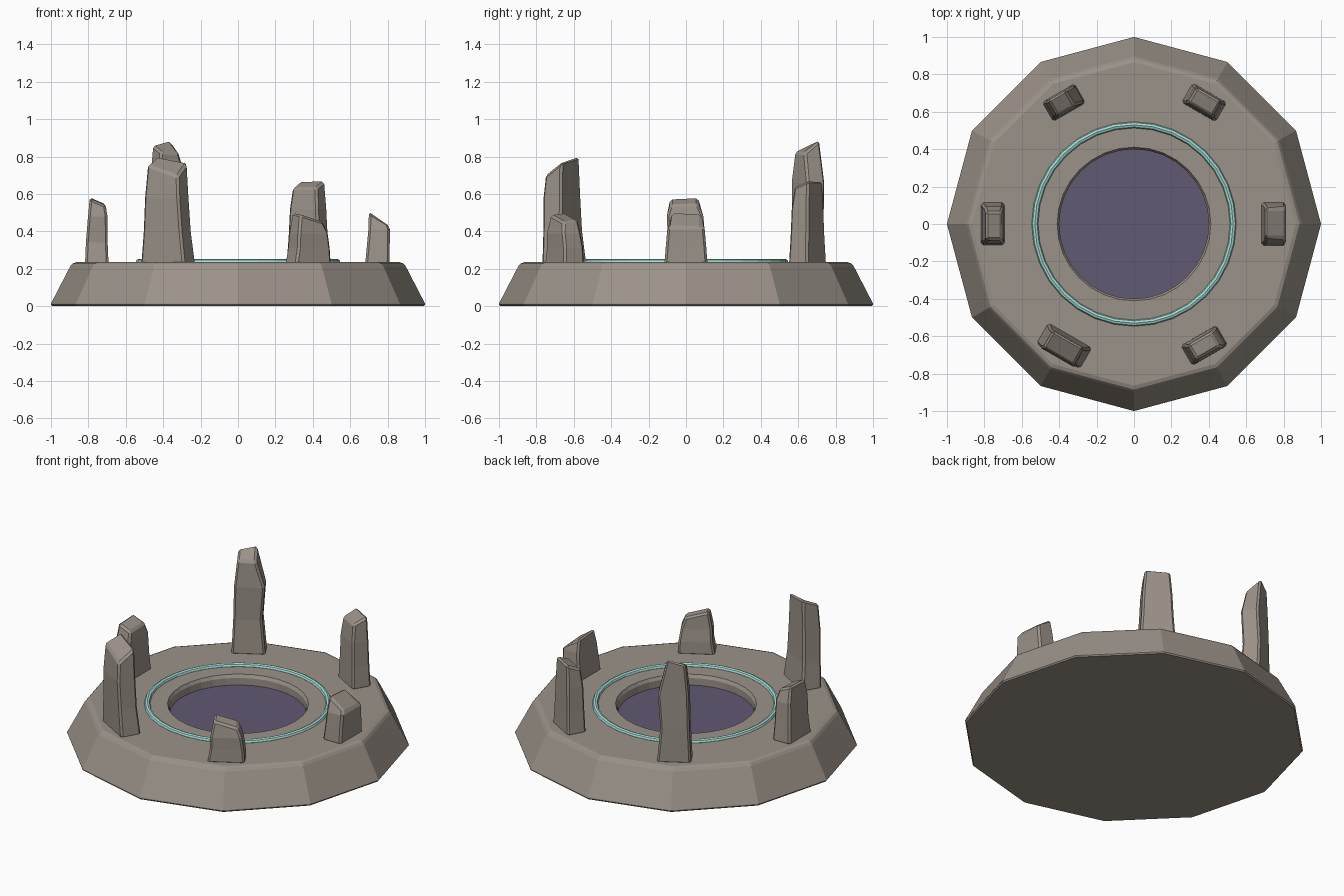
import bpy, bmesh
from math import cos, sin, pi, radians

if "Cube" in bpy.data.objects:
    bpy.data.objects.remove(bpy.data.objects["Cube"])


def material(name, rgb):
    m = bpy.data.materials.new(name)
    m.diffuse_color = (*rgb, 1)
    m.use_nodes = True
    m.node_tree.nodes["Principled BSDF"].inputs["Base Color"].default_value = m.diffuse_color
    return m


stone = material("stone", (0.33, 0.29, 0.25))
teal = material("teal_glow", (0.38, 0.72, 0.66))
violet = material("violet_pool", (0.12, 0.10, 0.17))


def loft(name, rings, mat=None):
    """Closed solid from a stack of equal-length point rings."""
    bm = bmesh.new()
    loops = [[bm.verts.new(p) for p in ring] for ring in rings]
    n = len(loops[0])
    for a, b in zip(loops, loops[1:]):
        for i in range(n):
            j = (i + 1) % n
            bm.faces.new((a[i], a[j], b[j], b[i]))
    bm.faces.new(loops[0][::-1])
    bm.faces.new(loops[-1])
    bmesh.ops.recalc_face_normals(bm, faces=bm.faces)
    me = bpy.data.meshes.new(name)
    bm.to_mesh(me)
    bm.free()
    ob = bpy.data.objects.new(name, me)
    bpy.context.collection.objects.link(ob)
    if mat:
        me.materials.append(mat)
    return ob


def lathe(name, profile, sides, mat=None):
    return loft(name, [[(r * cos(2 * pi * i / sides), r * sin(2 * pi * i / sides), z)
                        for i in range(sides)] for r, z in profile], mat)


# Twelve-sided plinth with a softened rim
base = lathe("plinth", [(0.993, 0), (1, 0.008), (1, 0.014), (0.897, 0.213),
                        (0.885, 0.228), (0.865, 0.235)], 12, stone)

# Round basin cut into the plinth, with a chamfered lip
cutter = lathe("basin_cutter", [(0.40, 0.15), (0.40, 0.215), (0.412, 0.237), (0.412, 0.30)], 32, stone)
cutter.hide_render = True
cutter.hide_set(True)
cut = base.modifiers.new("basin", 'BOOLEAN')
cut.operation = 'DIFFERENCE'
cut.solver = 'EXACT'
cut.object = cutter

# Pool surface inside the basin
lathe("pool", [(0.402, 0.149), (0.402, 0.17)], 32, violet)

# Thin inlaid ring around the basin
bpy.ops.mesh.primitive_torus_add(major_radius=0.53, minor_radius=0.017, major_segments=32,
                                 minor_segments=8, location=(0, 0, 0.236))
ring = bpy.context.object
ring.name = "inlaid_ring"
ring.data.materials.append(teal)


def standing_stone(name, angle, levels, tops):
    """levels: (z, tangent offset, radial offset, half width, half depth);
    tops: corner heights in order (-t,in) (-t,out) (+t,out) (+t,in)."""
    a = radians(angle)
    rings = []
    for k, (z, ct, cr, ht, hr) in enumerate(levels):
        pts = []
        for c, (st, sr) in enumerate([(-1, -1), (-1, 1), (1, 1), (1, -1)]):
            t, r = ct + st * ht, 0.75 + cr + sr * hr
            zz = tops[c] if k == len(levels) - 1 else z
            pts.append((r * cos(a) - t * sin(a), r * sin(a) + t * cos(a), zz))
        rings.append(pts)
    ob = loft(name, rings, stone)
    bev = ob.modifiers.new("worn_edges", 'BEVEL')
    bev.width = 0.012
    bev.segments = 1
    bev.angle_limit = radians(35)


# Ring of six uneven standing stones
stones = [
    (0, [(0.225, 0, -0.005, 0.115, 0.065), (0.32, 0, 0, 0.108, 0.061),
         (0.41, 0, 0.005, 0.10, 0.058), (0, 0.005, 0, 0.078, 0.05)],
     (0.505, 0.435, 0.425, 0.495)),
    (60, [(0.225, 0, 0, 0.105, 0.06), (0.37, 0, 0, 0.095, 0.056),
          (0.52, 0, 0, 0.088, 0.053), (0, 0, 0.005, 0.076, 0.045)],
     (0.635, 0.67, 0.67, 0.63)),
    (120, [(0.225, 0, 0, 0.10, 0.06), (0.45, 0.005, 0.005, 0.085, 0.055),
           (0.66, -0.005, 0, 0.09, 0.055), (0, 0.012, 0.005, 0.055, 0.047)],
     (0.82, 0.89, 0.86, 0.825)),
    (180, [(0.225, 0, 0.005, 0.115, 0.063), (0.34, -0.005, 0.005, 0.10, 0.058),
           (0.48, 0.005, 0, 0.098, 0.052), (0, 0.01, 0, 0.075, 0.042)],
     (0.545, 0.582, 0.575, 0.54)),
    (240, [(0.225, 0.002, 0, 0.135, 0.064), (0.40, 0.002, 0.01, 0.118, 0.058),
           (0.58, 0.002, 0.015, 0.107, 0.058), (0, 0.004, 0.012, 0.095, 0.052)],
     (0.80, 0.755, 0.695, 0.77)),
    (300, [(0.225, 0, 0, 0.11, 0.062), (0.31, 0.005, 0, 0.10, 0.06),
           (0.39, 0, 0.005, 0.092, 0.056), (0, -0.003, 0, 0.07, 0.046)],
     (0.50, 0.49, 0.45, 0.46)),
]
for angle, levels, tops in stones:
    standing_stone(f"standing_stone_{angle}", angle, levels, tops)
